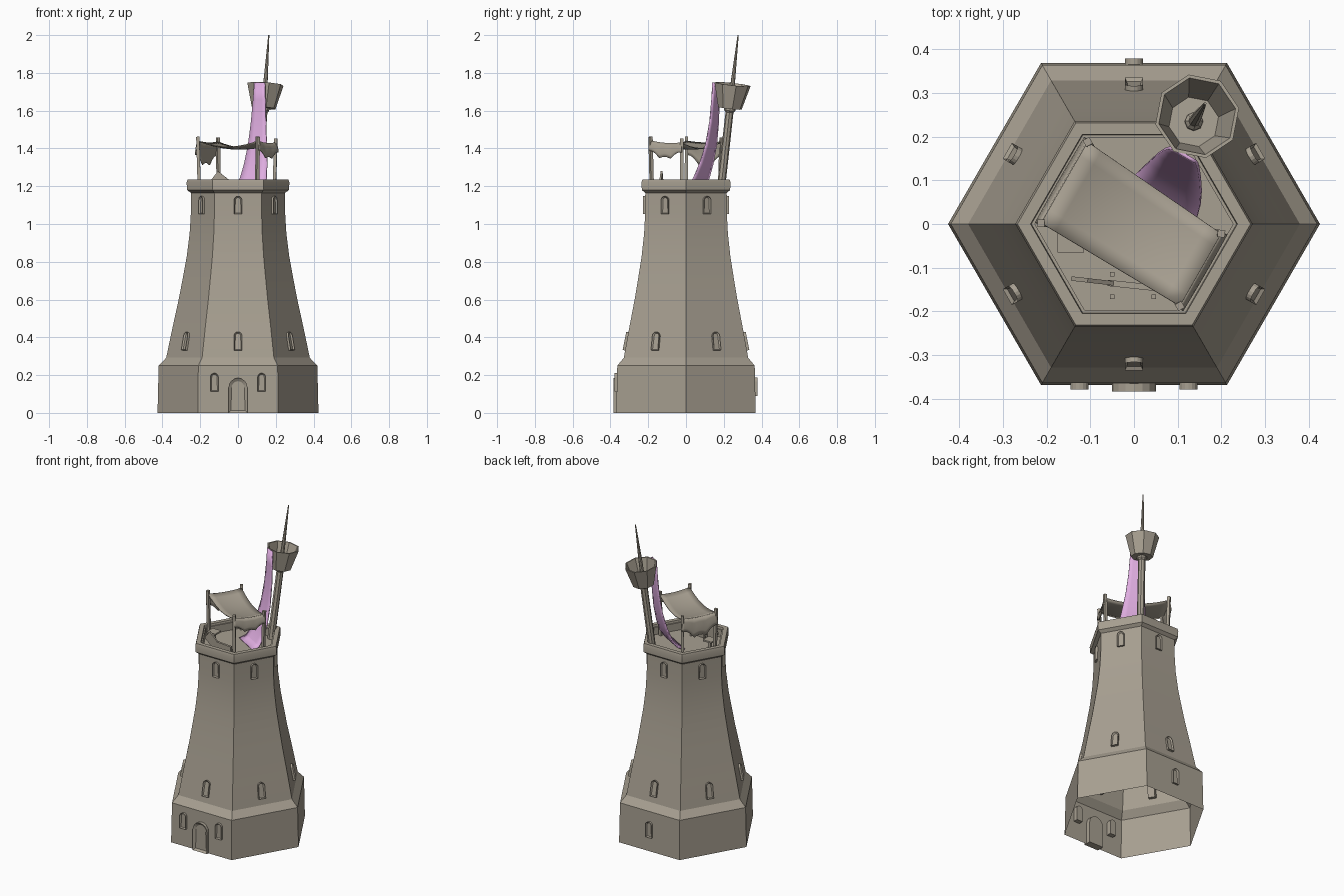
import bpy, bmesh, math
from mathutils import Vector, Matrix

if "Cube" in bpy.data.objects:
    bpy.data.objects.remove(bpy.data.objects["Cube"])


def material(name, rgb):
    m = bpy.data.materials.new(name)
    m.diffuse_color = (*rgb, 1)
    m.use_nodes = True
    m.node_tree.nodes["Principled BSDF"].inputs["Base Color"].default_value = m.diffuse_color
    return m


STONE = material("warm_grey", (0.39, 0.35, 0.285))
PINK = material("light_pink", (0.74, 0.42, 0.75))


def finish(bm, name, mat=STONE, matrix=None, recalc=True, smooth=False, solid=0):
    if recalc:
        bmesh.ops.recalc_face_normals(bm, faces=bm.faces)
    if matrix is not None:
        bm.transform(matrix)
    me = bpy.data.meshes.new(name)
    bm.to_mesh(me)
    bm.free()
    ob = bpy.data.objects.new(name, me)
    bpy.context.collection.objects.link(ob)
    me.materials.append(mat)
    if solid:
        mod = ob.modifiers.new("thickness", 'SOLIDIFY')
        mod.thickness = solid
        mod.offset = 0
    if smooth:
        bpy.ops.object.select_all(action='DESELECT')
        ob.select_set(True)
        bpy.context.view_layer.objects.active = ob
        bpy.ops.object.shade_smooth_by_angle(angle=math.radians(25))
    return ob


def lathe(name, profile, sides, phase=0, matrix=None, smooth=False, cap=False):
    """Regular polygon rings stacked along z; profile holds (radius, z)."""
    bm = bmesh.new()
    rings = [[bm.verts.new((r * math.cos(phase + math.tau * j / sides),
                            r * math.sin(phase + math.tau * j / sides), z))
              for j in range(sides)] for r, z in profile]
    for a, b in zip(rings, rings[1:]):
        for j in range(sides):
            k = (j + 1) % sides
            bm.faces.new((a[j], a[k], b[k], b[j]))
    bm.faces.new(rings[-1])
    if cap:
        bm.faces.new(rings[0][::-1])
    return finish(bm, name, matrix=matrix, recalc=False, smooth=smooth)


def sheet(name, f, nu, nv, mat=STONE, solid=0.005):
    """Thin cloth from a surface function of u, v in 0..1."""
    bm = bmesh.new()
    g = [[bm.verts.new(f(i / nu, j / nv)) for j in range(nv + 1)] for i in range(nu + 1)]
    for i in range(nu):
        for j in range(nv):
            bm.faces.new((g[i][j], g[i + 1][j], g[i + 1][j + 1], g[i][j + 1]))
    return finish(bm, name, mat, smooth=True, solid=solid)


def beam(name, a, b, w, d):
    """Box running from a to b."""
    a, b = Vector(a), Vector(b)
    bm = bmesh.new()
    bmesh.ops.create_cube(bm, size=1)
    bm.transform(Matrix.Diagonal((w, d, (b - a).length, 1)))
    rot = (b - a).to_track_quat('Z', 'Y').to_matrix().to_4x4()
    return finish(bm, name, matrix=Matrix.Translation((a + b) / 2) @ rot)


def arch(name, angle, dist, side, z, w, h, front=0.012, back=0.03, tilt=0):
    """Arched frame with a recessed panel on the wall facing the given angle."""
    r = w / 2
    pts = [(-r, 0), (r, 0)] + [(r * math.cos(math.pi * i / 8), h - r + r * math.sin(math.pi * i / 8))
                              for i in range(9)]
    bm = bmesh.new()
    fr = [bm.verts.new((x, -front, y - h / 2)) for x, y in pts]
    bk = [bm.verts.new((x, back, y - h / 2)) for x, y in pts]
    face = bm.faces.new(fr)
    bm.faces.new(bk[::-1])
    for i in range(len(pts)):
        k = (i + 1) % len(pts)
        bm.faces.new((fr[k], fr[i], bk[i], bk[k]))
    bmesh.ops.recalc_face_normals(bm, faces=bm.faces)
    bmesh.ops.inset_region(bm, faces=[face], thickness=w * 0.17, depth=0)
    bmesh.ops.translate(bm, verts=face.verts, vec=(0, front * 0.7, 0))
    m = (Matrix.Rotation(angle + math.pi / 2, 4, 'Z') @ Matrix.Translation((side, -dist, z + h / 2))
         @ Matrix.Rotation(-tilt, 4, 'X'))
    return finish(bm, name, matrix=m, recalc=False)


# Tower: open hexagonal shell, flared body, parapet and roof floor
lathe("tower", [(0.426, 0), (0.42, 0.25), (0.38, 0.292), (0.347, 0.45), (0.314, 0.6),
                (0.291, 0.72), (0.271, 0.83), (0.256, 0.95), (0.25, 1.05), (0.249, 1.165),
                (0.27, 1.18), (0.272, 1.22), (0.267, 1.235), (0.237, 1.235),
                (0.235, 1.222), (0.227, 1.222), (0.227, 1.175)], 6, smooth=True)

# Windows and door
FRONT, BACK = -math.pi / 2, math.pi / 2
for k in range(6):
    a = math.radians(30 + 60 * k)
    arch(f"lower_window_{k}", a, 0.314, 0, 0.33, 0.042, 0.098, tilt=math.radians(11))
    arch(f"upper_window_{k}", a, 0.216, 0, 1.052, 0.042, 0.095)
for s in (-1, 1):
    arch(f"base_window_{s}", FRONT, 0.367, s * 0.125, 0.113, 0.042, 0.098)
arch("back_window", BACK, 0.367, 0, 0.09, 0.042, 0.098)
arch("door", FRONT, 0.368, 0, 0, 0.1, 0.185, front=0.016)

# Leaning mast with lookout cup
foot, tip = Vector((0.105, 0.183, 1.17)), Vector((0.163, 0.276, 2.0))
lean = Matrix.Translation(foot) @ Vector((0, 0, 1)).rotation_difference(tip - foot).to_matrix().to_4x4()
L = (tip - foot).length
lathe("mast", [(0.022, 0), (0.021, 0.47), (0.013, 0.48), (0.011, 0.6), (0.003, L)], 8,
      matrix=lean, smooth=True, cap=True)
lathe("mast_collar", [(0.022, 0.425), (0.03, 0.435), (0.03, 0.452)], 8, matrix=lean, cap=True)
lathe("lookout_cup", [(0.064, 0.447), (0.098, 0.575), (0.09, 0.575), (0.058, 0.46)], 8,
      phase=0.2, matrix=lean, cap=True)

# Pink cloth sweeping from the cup to the floor: (x, y, z, width)
PATH = [(0.115, 0.158, 1.75, 0.062), (0.113, 0.156, 1.66, 0.074), (0.109, 0.149, 1.54, 0.09),
        (0.103, 0.133, 1.42, 0.112), (0.094, 0.108, 1.32, 0.138), (0.082, 0.082, 1.245, 0.16),
        (0.066, 0.055, 1.198, 0.178), (0.045, 0.02, 1.18, 0.19)]


def banner(u, v):
    x, y, z, w = PATH[round(u * (len(PATH) - 1))]
    t = (v - 0.5) * w
    return (x + 0.866 * t, y - 0.5 * t, z)


sheet("pink_banner", banner, len(PATH) - 1, 4, PINK, 0.008)

# Awning posts at the four corners
corners = [Vector(c) for c in ((-0.213, 0.002, 1.44), (-0.106, 0.188, 1.435),
                               (0.105, -0.188, 1.44), (0.2, -0.022, 1.43))]
for i, c in enumerate(corners):
    base = Vector((c.x * 0.96, c.y * 0.96, 1.17))
    beam(f"awning_post_{i}", base, c + Vector((0, 0, 0.022)), 0.017, 0.017)


# Sagging awning roof and its scalloped end flaps
def roof(u, v):
    p = corners[0].lerp(corners[1], v).lerp(corners[2].lerp(corners[3], v), u)
    p.z -= 0.032 * 4 * u * (1 - u) + 0.008 * 4 * v * (1 - v)
    return p


def flap(a, b, drop):
    def f(u, v):
        p = a.lerp(b, u)
        wave = 0.6 + 0.4 * math.sin(math.pi * u) - 0.16 * abs(math.sin(3 * math.pi * u))
        out = Vector((p.x, p.y, 0)).normalized()
        p.z -= 0.008 * 4 * u * (1 - u)
        return p + out * 0.012 * math.sin(math.pi * v * 0.6) + Vector((0, 0, -drop * wave * v))
    return f


sheet("awning_roof", roof, 10, 6)
sheet("awning_flap_left", flap(corners[0], corners[1], 0.125), 18, 4)
sheet("awning_flap_right", flap(corners[2], corners[3], 0.085), 18, 4)

# Reclining seat and small table under the awning
beam("seat_base", (0.055, -0.147, 1.2), (-0.06, -0.135, 1.2), 0.014, 0.066)
beam("seat_back", (-0.055, -0.135, 1.2), (-0.125, -0.127, 1.255), 0.01, 0.062)
for s in (-1, 1):
    for x in (-0.05, 0.045):
        beam("seat_leg", (x, -0.141 + s * 0.026, 1.172), (x, -0.141 + s * 0.026, 1.2), 0.01, 0.01)
beam("table_top", (-0.145, -0.035, 1.225), (-0.145, -0.035, 1.235), 0.06, 0.06)
beam("table_leg", (-0.145, -0.035, 1.172), (-0.145, -0.035, 1.228), 0.016, 0.016)
